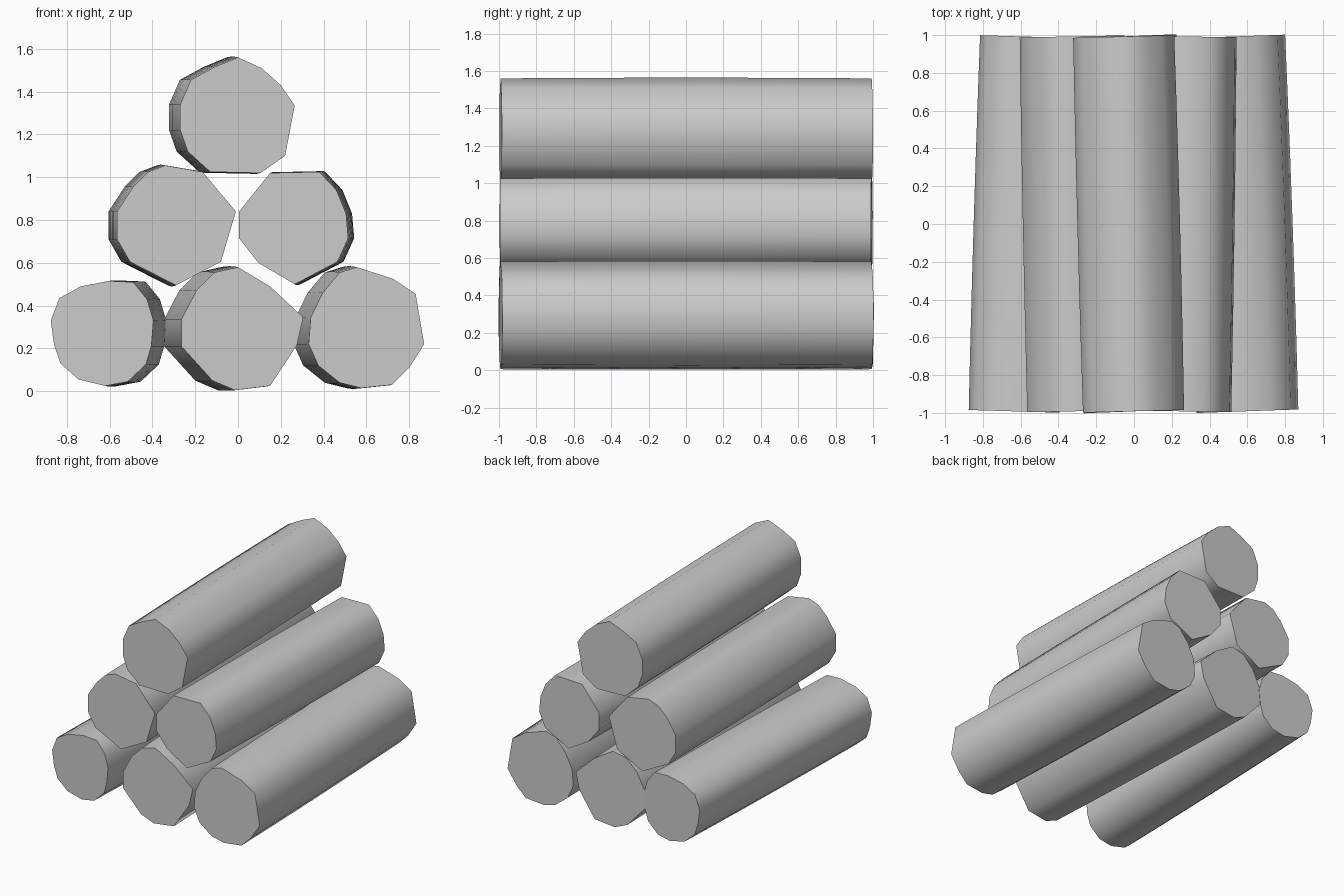
import bpy, bmesh

# front-end outline (x, z) of each log, plus the sideways drift to its back end
LOGS = {
    "log_top": (-.052, [(0, 1.56), (.11, 1.51), (.20, 1.43), (.265, 1.335), (.22, 1.10), (.105, 1.02),
                        (-.13, 1.025), (-.235, 1.12), (-.27, 1.22), (-.27, 1.34), (-.22, 1.455), (-.11, 1.515)]),
    "log_middle_left": (-.04, [(-.34, 1.055), (-.165, 1.025), (-.01, .84), (-.08, .605), (-.29, .495),
                               (-.505, .605), (-.565, .71), (-.565, .84), (-.49, .955), (-.42, 1.025)]),
    "log_middle_right": (.028, [(.005, .84), (.15, 1.02), (.38, 1.025), (.46, .94), (.505, .83),
                                (.515, .715), (.465, .605), (.265, .50), (.095, .60), (.005, .715)]),
    "log_bottom_left": (.06, [(-.875, .33), (-.835, .435), (-.735, .49), (-.605, .515), (-.49, .51),
                              (-.425, .43), (-.395, .33), (-.405, .21), (-.43, .125), (-.515, .045),
                              (-.62, .025), (-.745, .055), (-.83, .13), (-.86, .22)]),
    "log_bottom_middle": (-.08, [(0, .58), (.15, .49), (.305, .345), (.275, .215), (.15, .025), (-.015, .005),
                                 (-.12, .05), (-.265, .21), (-.265, .335), (-.195, .47), (-.11, .555)]),
    "log_bottom_right": (-.07, [(.555, .58), (.725, .525), (.83, .455), (.87, .22), (.80, .11), (.72, .03),
                                (.575, .015), (.475, .04), (.375, .12), (.33, .22), (.34, .345),
                                (.395, .46), (.475, .555)]),
}
RINGS, HALF, BULGE = 7, .992, .015


def make_log(name, drift, outline):
    n = len(outline)
    cx = sum(p[0] for p in outline) / n
    cz = sum(p[1] for p in outline) / n
    bm = bmesh.new()
    rings = []
    for i in range(RINGS):
        t = i / (RINGS - 1)
        swell = 1 + BULGE * (1 - (2 * t - 1) ** 2)   # slight barrel swell
        ring = []
        for x, z in outline:
            dx = (x - cx) * swell
            y = -HALF + 2 * HALF * t - dx * drift / 2   # ends square to the log axis
            ring.append(bm.verts.new((cx + dx + drift * t, y, max(.003, cz + (z - cz) * swell))))
        rings.append(ring)
    # bark sides
    for a, b in zip(rings, rings[1:]):
        for j in range(n):
            k = (j + 1) % n
            bm.faces.new((a[j], a[k], b[k], b[j])).smooth = True
    # cut ends with sharp rims
    for ring in (rings[0], rings[-1]):
        cap = bm.faces.new(ring)
        for e in cap.edges:
            e.smooth = False
    bmesh.ops.recalc_face_normals(bm, faces=bm.faces)
    mesh = bpy.data.meshes.new(name)
    bm.to_mesh(mesh)
    bm.free()
    bpy.context.collection.objects.link(bpy.data.objects.new(name, mesh))


for name, (drift, outline) in LOGS.items():
    make_log(name, drift, outline)
